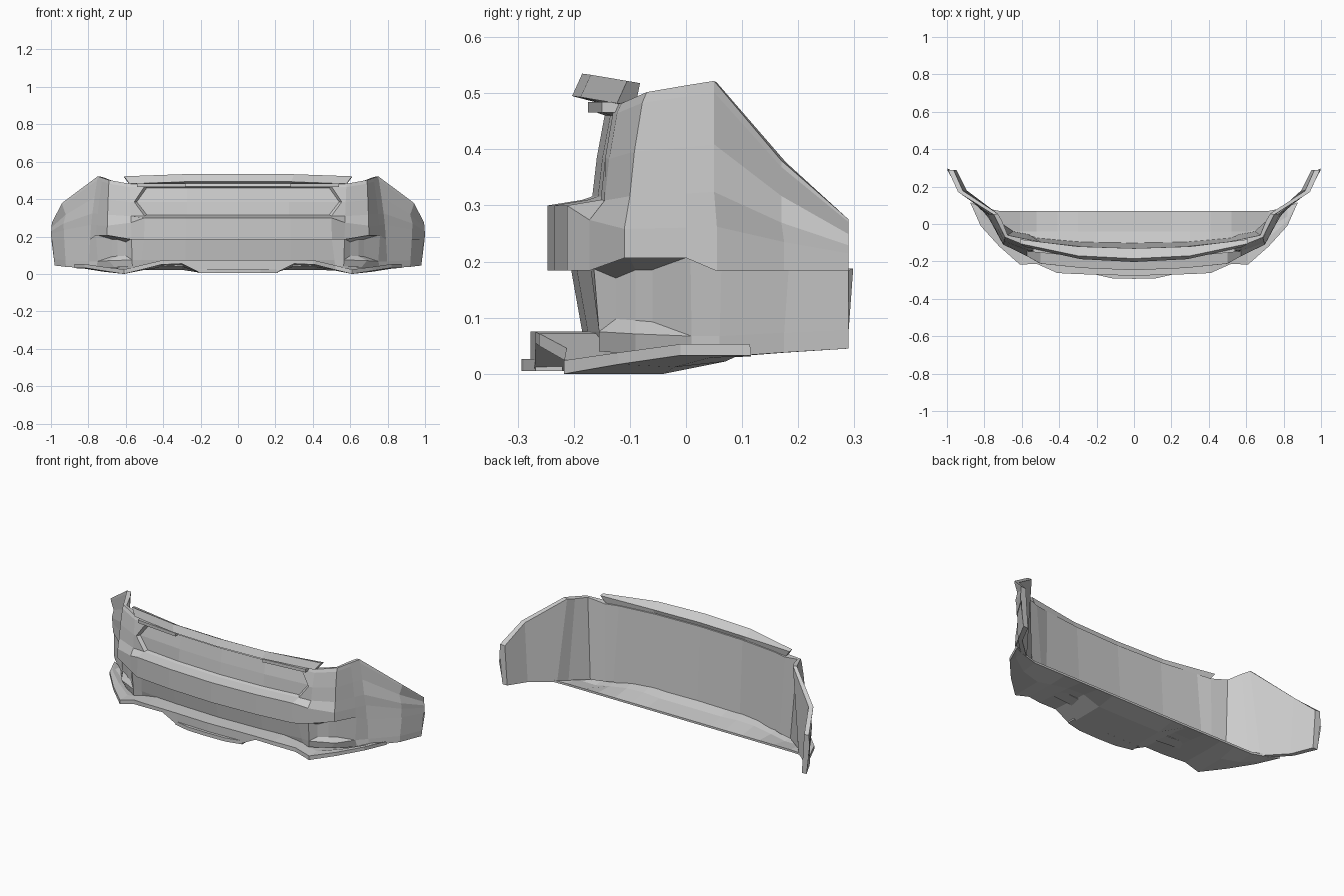
import bpy, bmesh

if "Cube" in bpy.data.objects:
    bpy.data.objects.remove(bpy.data.objects["Cube"])


def loft(name, rings, edit=None):
    """Closed skin through equal-length closed rings, capped at both ends."""
    bm = bmesh.new()
    vs = [[bm.verts.new(p) for p in r] for r in rings]
    n = len(rings[0])
    cells = {}
    for i in range(len(vs) - 1):
        for j in range(n):
            k = (j + 1) % n
            cells[i, j] = bm.faces.new((vs[i][j], vs[i + 1][j], vs[i + 1][k], vs[i][k]))
    bm.faces.new(vs[0])
    bm.faces.new(vs[-1][::-1])
    if edit:
        edit(bm, cells)
    bmesh.ops.recalc_face_normals(bm, faces=bm.faces)
    me = bpy.data.meshes.new(name)
    bm.to_mesh(me)
    bm.free()
    ob = bpy.data.objects.new(name, me)
    bpy.context.collection.objects.link(ob)
    return ob


def mirrored(rings):
    """Rings from x = 0 outwards, repeated on the left side."""
    left = [[(-x, y, z) for x, y, z in r] for r in rings[:0:-1]]
    return left + rings


def push_in(bm, faces, move):
    """Recess a group of faces, moving every new vertex with move(co)."""
    res = bmesh.ops.extrude_face_region(bm, geom=faces)
    for v in res['geom']:
        if isinstance(v, bmesh.types.BMVert):
            v.co = move(v.co.copy())
    bmesh.ops.delete(bm, geom=faces, context='FACES_ONLY')


# Bumper skin columns: x top/mid/bottom, y upper/bar/lower, z top/bottom, inner x shift, inner y bottom/top
COLS = [
    (0, 0, 0, -.185, -.247, -.185, .485, .04, 0, -.10, -.13),
    (.28, .28, .28, -.175, -.235, -.175, .485, .04, 0, -.095, -.12),
    (.50, .50, .52, -.152, -.212, -.15, .485, .04, 0, -.075, -.095),
    (.58, .57, .565, -.145, -.172, -.155, .482, .04, 0, -.055, -.08),
    (.69, .70, .66, -.10, -.11, -.09, .502, .035, -.015, -.04, -.06),
    (.725, .76, .76, 0, 0, .01, .514, .03, -.02, .025, .015),
    (.75, .79, .80, .05, .055, .06, .522, .03, -.022, .075, .055),
    (.94, .93, .92, .17, .175, .175, .38, .038, -.025, .18, .178),
    (.995, 1.0, .98, .29, .29, .29, .275, .045, -.03, .29, .29)]
# Rows: nominal z, which y (0 upper, 1 bar, 2 lower), y offset near the centre
ROWS = [(.485, 0, .03), (.467, 0, .022), (.385, 0, .008), (.31, 0, 0), (.30, 1, 0),
        (.184, 1, 0), (.187, 2, -.02), (.075, 2, 0), (.04, 2, .01)]


def skin_ring(i, c):
    xt, xm, xb, *ys = c[:6]
    top, bot, dx, yb, yt = c[6:]
    ring = []
    for j, (zn, k, off) in enumerate(ROWS):
        if i >= 3 and j == 4:      # the bar fades out towards the corners
            zn = .275 if i == 3 else .255
        if i in (4, 5) and j in (5, 6):
            zn += .022
        z = .2 + (zn - .2) / .285 * (top - .2) if zn >= .2 else bot + (zn - .04) / .16 * (.2 - bot)
        t = (zn - .2) / .285
        x = xm + (xt - xm) * t ** 1.3 if t > 0 else xb + (xm - xb) * (zn - .04) / .16
        y = ys[k] + off * (1 if i < 3 or (i < 5 and j < 4) else 0)
        if i >= 3 and j == 6:
            y = ys[1] + .008
        if i in (4, 5) and j == 7:
            x = xm - .01
        if i == 2 and j == 2:
            x = .555
        if i == 7 and j == 2:      # marker dent
            x -= .015
        ring.append((x, y, z))
    ring.append((xb + dx, yb, bot))
    ring.append((xt + dx, yt, top - .003))
    return ring


def grille_to(p):
    p.x *= .975
    p.z = .388 + (p.z - .388) * .92
    p.y += .018
    return p


def pocket_to(p):
    s = 1 if p.x > 0 else -1
    x, y = min([(.57, (.60, -.125)), (.69, (.645, -.09)), (.76, (.675, -.06))],
               key=lambda q: abs(q[0] - abs(p.x)))[1]
    p.x, p.y, p.z = s * x, y, .14 + (p.z - .14) * .65
    return p


def recesses(bm, cells):
    m = len(COLS) - 1
    push_in(bm, [cells[i, j] for i in range(m - 2, m + 2) for j in (1, 2)], grille_to)
    push_in(bm, [cells[i, 6] for i in (m + 3, m + 4)], pocket_to)
    push_in(bm, [cells[i, 6] for i in (m - 4, m - 5)], pocket_to)


loft('bumper_skin', mirrored([skin_ring(i, c) for i, c in enumerate(COLS)]), recesses)

# Top lip: x, front y, back y, top z, back z
lip = []
for x, yf, yb, zt, zb in [(0, -.185, -.13, .535, .505), (.3, -.17, -.12, .533, .505),
                          (.61, -.105, -.082, .522, .518)]:
    xb = x * .95
    lip.append([(xb, yf - .018, zt - .04), (x, yf, zt), (x, yb, zb), (xb, yb - .008, .478)])
loft('top_lip', mirrored(lip))

# Small tabs under the lip
for s in (-1, 1):
    loft('lip_tab', [[(s * x, y, .466), (s * x, y, .484), (s * x, y + .05, .484), (s * x, y + .05, .466)]
                     for x, y in ((.28, -.175), (.54, -.15))])

# Splitter and floor: x, front y, bottom z, top z, middle y, middle bottom z, back y
split = []
for x, yf, zb, zt, ym, zm, yb in [
        (0, -.277, .005, .075, -.04, .005, .07), (.2, -.27, .005, .075, -.04, .006, .07),
        (.3, -.268, .055, .075, -.04, .04, .07), (.41, -.262, .05, .072, -.04, .036, .07),
        (.52, -.213, .022, .046, -.04, .018, .07), (.61, -.217, 0, .024, -.04, 0, .07),
        (.72, -.12, .017, .038, -.02, .012, .07), (.82, -.01, .033, .053, .04, .028, .09),
        (.875, .113, .033, .053, .114, .033, .116)]:
    zk = .022 if x < .75 else .031
    yt = -.145 if x < .65 else (yf + ym) / 2
    split.append([(x, yf, zb), (x, yf, zt), (x, yt, zt),
                  (x, ym, max(zm + .012, zt - .03) if x < .8 else .05),
                  (x, yb, zk + .012), (x, yb, zk), (x, ym, zm)])
loft('splitter', mirrored(split))

# Lower centre lip
loft('splitter_lip', mirrored([[(x, y, .005), (x, y, .026), (x, -.22, .026), (x, -.22, .005)]
                               for x, y in ((0, -.293), (.12, -.29), (.215, -.268))]))
